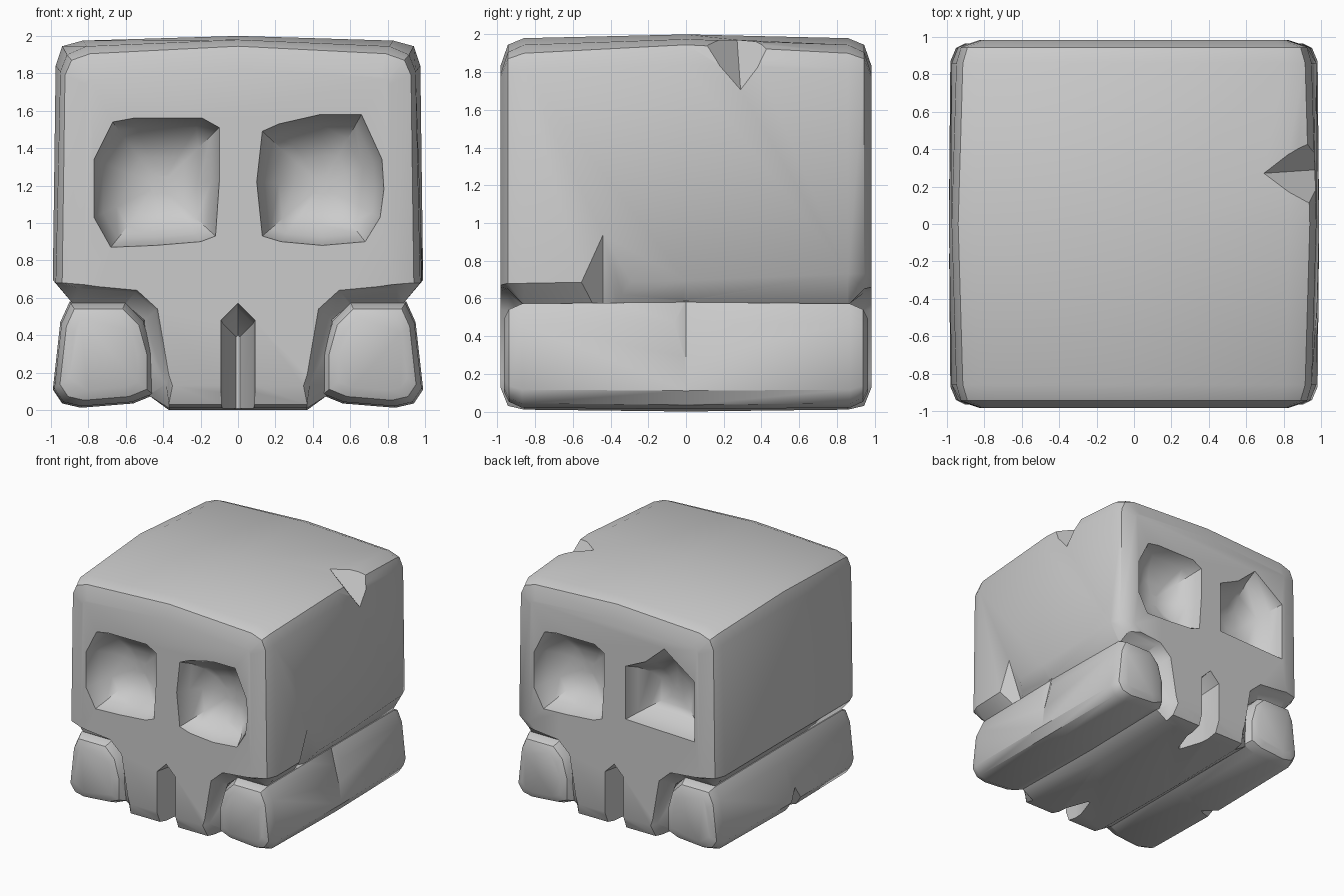
import bpy, bmesh

if "Cube" in bpy.data.objects:
    bpy.data.objects.remove(bpy.data.objects["Cube"])


def loft(name, rings):
    """Closed solid through equally sized rings of 3D points."""
    bm = bmesh.new()
    vs = [[bm.verts.new(p) for p in r] for r in rings]
    n = len(rings[0])
    for a, b in zip(vs, vs[1:]):
        for i in range(n):
            bm.faces.new((a[i], a[(i + 1) % n], b[(i + 1) % n], b[i]))
    bm.faces.new(vs[0])
    bm.faces.new(vs[-1])
    bmesh.ops.recalc_face_normals(bm, faces=bm.faces)
    return finish(name, bm)


def finish(name, bm):
    me = bpy.data.meshes.new(name)
    bm.to_mesh(me)
    bm.free()
    ob = bpy.data.objects.new(name, me)
    bpy.context.collection.objects.link(ob)
    return ob


def ring(profile, y, scale=1.0, centre=None):
    c = centre or (0, 0)
    return [(c[0] + (x - c[0]) * scale, y, c[1] + (z - c[1]) * scale) for x, z in profile]


def symmetric(half):
    """Half profile ending on the centre line -> full profile."""
    return half + [(-x, z) for x, z in half[-2::-1]]


def raise_lip(profile):
    """Right cheek lip sits a little higher towards the back."""
    return [(x, z + (.05 if i == 5 else 0)) for i, (x, z) in enumerate(profile)]


def wedge(name, pts):
    """Four-point chip cutter."""
    bm = bmesh.new()
    bmesh.ops.convex_hull(bm, input=[bm.verts.new(p) for p in pts])
    bmesh.ops.recalc_face_normals(bm, faces=bm.faces)
    return finish(name, bm)


def combine(target, tool, op):
    bpy.context.view_layer.objects.active = target
    m = target.modifiers.new(op, 'BOOLEAN')
    m.operation, m.solver, m.object = op, 'EXACT', tool
    bpy.ops.object.modifier_apply(modifier=m.name)
    bpy.data.objects.remove(tool)


# Cranium with central teeth: one T-shaped profile lofted front to back
end = symmetric([(.35, .13), (.37, .19), (.43, .54), (.54, .64), (.75, .66), (.82, .67),
                 (.81, 1.74), (.795, 1.77), (.76, 1.785), (0, 1.83)])
near = symmetric([(.37, .03), (.385, .14), (.44, .53), (.55, .63), (.85, .65), (.94, .68),
                  (.925, 1.79), (.89, 1.87), (.79, 1.905), (0, 1.945)])
full = symmetric([(.37, .01), (.48, .08), (.50, .48), (.60, .565), (.88, .565), (.975, .68),
                  (.95, 1.81), (.915, 1.90), (.81, 1.945), (0, 1.98)])
mid = symmetric([(.37, .0), (.48, .08), (.50, .48), (.60, .565), (.88, .565), (.99, .695),
                 (.975, 1.84), (.94, 1.945), (.83, 1.975), (0, 2.0)])
skull = loft("skull_block", [ring(p, y) for p, y in (
    (end, -.985), (near, -.945), (full, -.86), (mid, 0),
    (raise_lip(full), .86), (raise_lip(near), .945), (raise_lip(end), .985))])

# Jaw bars along both sides
jaw = [(.45, .08), (.56, .035), (.84, .012), (.94, .035), (.99, .11), (.95, .47),
       (.90, .58), (.60, .58), (.50, .48), (.45, .30)]
for side in (1, -1):
    prof = [(side * x, z) for x, z in jaw]
    c = (side * .72, .30)
    bar = loft("jaw_bar", [ring(prof, y, s, c) for y, s in (
        (-.965, .68), (-.94, .86), (-.87, .97), (0, 1), (.87, .97), (.94, .86), (.965, .68))])
    combine(skull, bar, 'UNION')

# Eye sockets: smooth bowls, two in front and two behind
eye_l = [(-.67, 1.54), (-.56, 1.56), (-.19, 1.56), (-.10, 1.51), (-.10, 1.22), (-.12, .93),
         (-.20, .90), (-.44, .88), (-.68, .87), (-.77, 1.03), (-.77, 1.34)]
eye_r = [(.13, 1.49), (.22, 1.53), (.44, 1.58), (.66, 1.58), (.77, 1.34), (.78, 1.18),
         (.76, 1.03), (.68, .90), (.45, .88), (.23, .90), (.13, .93), (.10, 1.22)]
eye_back = [(-x, z) for x, z in eye_l]
eye_cracked = [(-.11, 1.45), (-.30, 1.54), (-.48, 1.70), (-.77, 1.49), (-.77, .97), (-.11, .99)]
for prof, d in ((eye_l, -1), (eye_r, -1), (eye_back, 1), (eye_cracked, 1)):
    c = (sum(p[0] for p in prof) / len(prof), 1.2)
    socket = loft("socket_cutter", [ring(prof, d * y, s, c) for y, s in (
        (1.05, 1), (.98, 1), (.88, .86), (.80, .66), (.75, .42), (.735, .15))])
    combine(skull, socket, 'DIFFERENCE')

# Nose slit between the teeth, narrowing inward, front and back
for d in (1, -1):
    rings = []
    for y, w, top in ((1.05, .09, .57), (.97, .09, .57), (.78, .08, .54), (.58, .01, .40)):
        rings.append(ring([(-w, -.1), (w, -.1), (w, top - w), (0, top), (-w, top - w)], d * y))
    combine(skull, loft("slit_cutter", rings), 'DIFFERENCE')

# Chips: top right edge, right groove, right jaw, left jaw underside
chips = [
    [(.68, .27, 1.985), (.975, .29, 1.70), (1.02, -.02, 2.02), (1.02, .58, 2.02)],
    [(.988, -.44, .96), (.84, -.44, .575), (1.03, -.66, .58), (1.03, -.16, .58)],
    [(.969, 0, .28), (.89, 0, .60), (.99, .17, .50), (.99, -.17, .50)],
    [(-.98, -.1, .22), (-.80, -.1, .0), (-1.02, .04, .0), (-1.02, -.24, .0)],
]
for pts in chips:
    combine(skull, wedge("chip_cutter", pts), 'DIFFERENCE')

# Soft shading with crisp socket and groove edges
for o in bpy.context.selected_objects:
    o.select_set(False)
skull.select_set(True)
bpy.context.view_layer.objects.active = skull
bpy.ops.object.shade_smooth_by_angle(angle=0.68)
